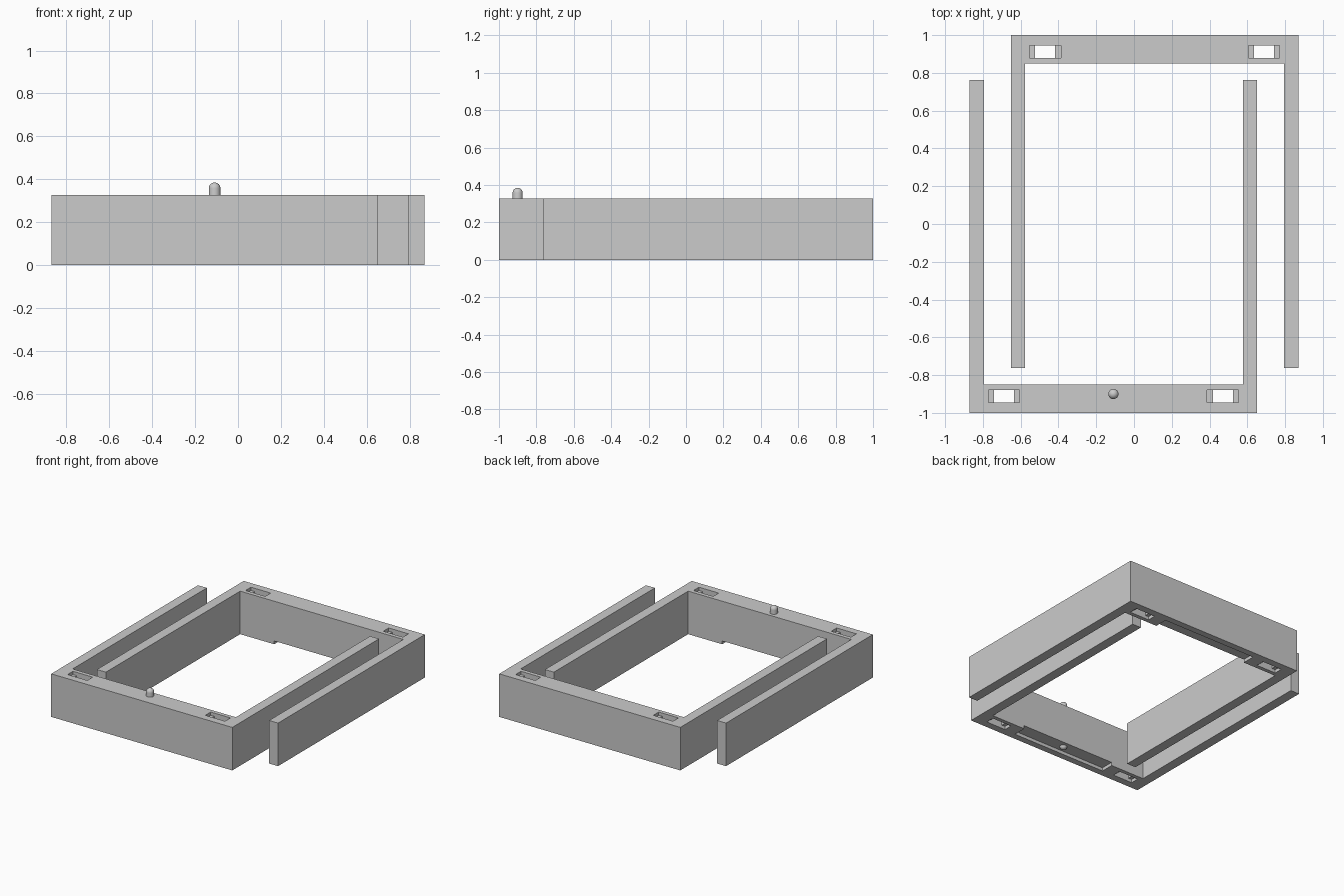
import bpy, bmesh, math
from mathutils import Matrix, Vector

old = bpy.data.objects.get("Cube")
if old:
    bpy.data.objects.remove(old, do_unlink=True)

H = 0.327            # frame height
BAR, ARM = 0.15, 0.075
X0, X1, Y0, Y1 = -0.87, 0.652, -1.0, 0.762
MID = (X0 + X1) / 2

gray = bpy.data.materials.new("plain_gray")
gray.diffuse_color = (0.6, 0.6, 0.6, 1)
gray.use_nodes = True
gray.node_tree.nodes["Principled BSDF"].inputs["Base Color"].default_value = (0.6, 0.6, 0.6, 1)


def finish(name, bm):
    bmesh.ops.recalc_face_normals(bm, faces=bm.faces)
    mesh = bpy.data.meshes.new(name)
    bm.to_mesh(mesh)
    bm.free()
    mesh.materials.append(gray)
    obj = bpy.data.objects.new(name, mesh)
    bpy.context.collection.objects.link(obj)
    return obj


def block(name, lo, hi):
    lo, hi = Vector(lo), Vector(hi)
    bm = bmesh.new()
    bmesh.ops.create_cube(bm, size=1, matrix=Matrix.Translation((lo + hi) / 2)
                          @ Matrix.Diagonal((*(hi - lo), 1)))
    return finish(name, bm)


def cut(target, cutter):
    bpy.context.view_layer.objects.active = target
    mod = target.modifiers.new("cut", 'BOOLEAN')
    mod.operation = 'DIFFERENCE'
    mod.solver = 'EXACT'
    mod.object = cutter
    bpy.ops.object.modifier_apply(modifier=mod.name)
    bpy.data.objects.remove(cutter, do_unlink=True)


# U-shaped half: a thick bar with two thin arms
outline = [(X0, Y0), (X1, Y0), (X1, Y1), (X1 - ARM, Y1), (X1 - ARM, Y0 + BAR),
           (X0 + ARM, Y0 + BAR), (X0 + ARM, Y1), (X0, Y1)]
bm = bmesh.new()
base = bm.faces.new([bm.verts.new((x, y, 0)) for x, y in outline])
ext = bmesh.ops.extrude_face_region(bm, geom=[base])
bmesh.ops.translate(bm, vec=(0, 0, H),
                    verts=[v for v in ext["geom"] if isinstance(v, bmesh.types.BMVert)])
front_frame = finish("front_frame", bm)

# Through slots near both ends of the bar, with sunken ledges above and below
SLOT_Y = (-0.945, -0.88)
for side in (-1, 1):
    cx = MID + side * 0.579
    for half, z0, z1 in ((0.053, -0.1, H + 0.1), (0.083, H - 0.025, H + 0.1), (0.083, -0.1, 0.025)):
        cut(front_frame, block("slot_cutter", (cx - half, SLOT_Y[0], z0), (cx + half, SLOT_Y[1], z1)))

# Shallow recess under the bar, open towards the inside
cut(front_frame, block("recess_cutter", (MID - 0.4, -0.95, -0.1), (MID + 0.4, -0.8, 0.025)))

# The other half is the same piece turned half way round
back_frame = front_frame.copy()
back_frame.data = front_frame.data.copy()
back_frame.name = "back_frame"
back_frame.data.transform(Matrix.Rotation(math.pi, 4, 'Z'))
bpy.context.collection.objects.link(back_frame)

# Round-ended pin through the front bar
R, TOP, LOW = 0.027, 0.385, 0.002
bm = bmesh.new()
bmesh.ops.create_uvsphere(bm, u_segments=32, v_segments=16, radius=R)
for v in bm.verts:
    # stretch the ball along its equator into a capsule
    v.co.z += TOP - R if v.co.z > -1e-5 else LOW + R
    v.co += Vector((MID, -0.9, 0))
pin = finish("locating_pin", bm)
bpy.ops.object.select_all(action='DESELECT')
pin.select_set(True)
bpy.context.view_layer.objects.active = pin
bpy.ops.object.shade_smooth_by_angle()
